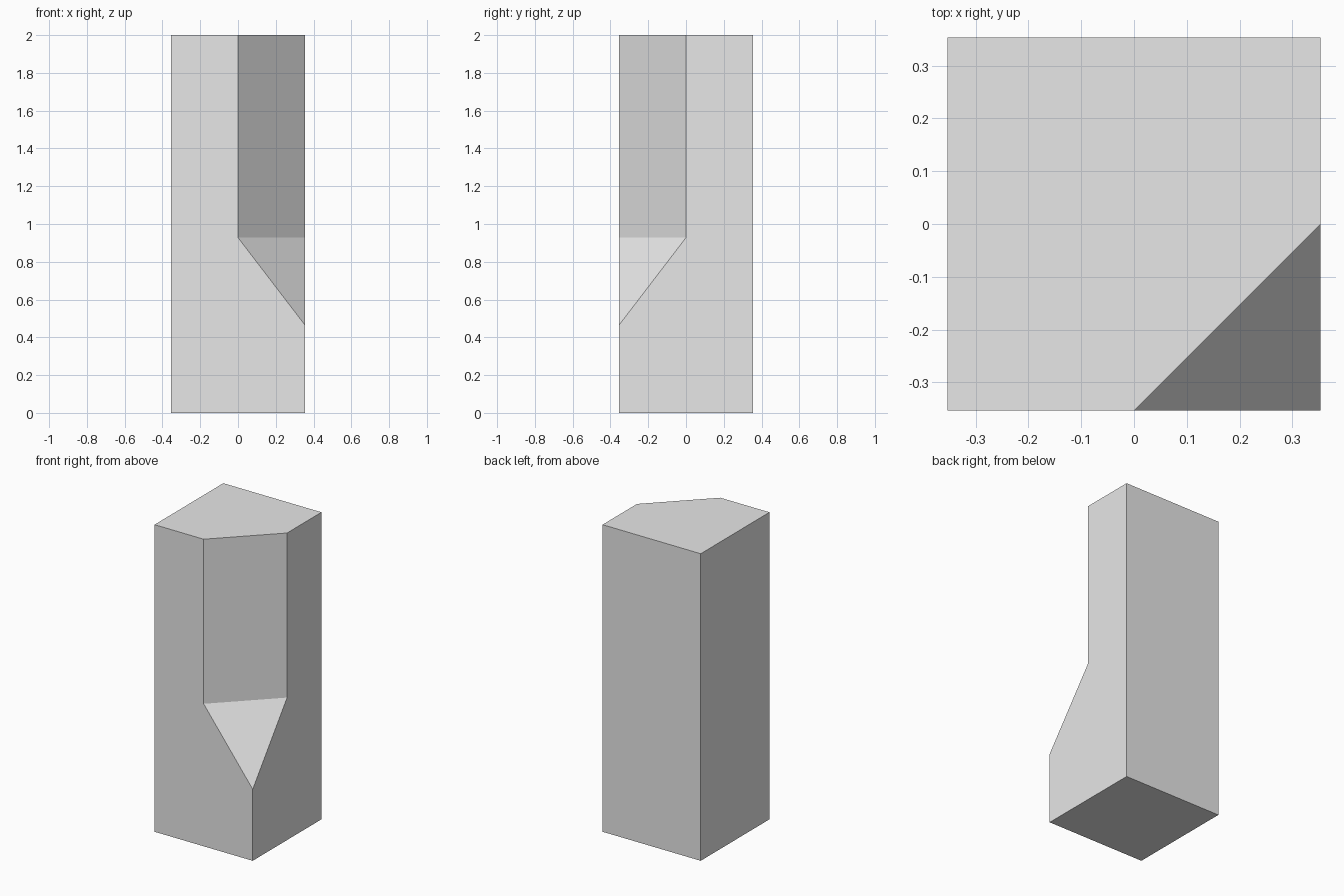
import bpy, bmesh
from math import sqrt
from mathutils import Vector

cube = bpy.data.objects.get("Cube")
if cube:
    bpy.data.objects.remove(cube, do_unlink=True)

HEIGHT = 2.0
HALF = 0.3536              # half the side of the square post
CUT_Z, CORNER_Z = 0.928, 0.466   # ramp heights at the flat and at the corner

grey = bpy.data.materials.new("light_grey")
grey.use_nodes = True
colour = (0.8, 0.8, 0.8, 1)
grey.diffuse_color = colour
grey.node_tree.nodes["Principled BSDF"].inputs["Base Color"].default_value = colour


def prism(name, outline, depth):
    """Extrude a closed outline of points along a depth vector."""
    bm = bmesh.new()
    face = bm.faces.new([bm.verts.new(p) for p in outline])
    side = bmesh.ops.extrude_face_region(bm, geom=[face])
    top = [v for v in side["geom"] if isinstance(v, bmesh.types.BMVert)]
    bmesh.ops.translate(bm, verts=top, vec=depth)
    if face.is_valid and not all(len(e.link_faces) == 2 for e in face.edges):
        bm.faces.remove(face)
    bmesh.ops.holes_fill(bm, edges=bm.edges[:])
    bmesh.ops.recalc_face_normals(bm, faces=bm.faces[:])
    mesh = bpy.data.meshes.new(name)
    bm.to_mesh(mesh)
    bm.free()
    mesh.materials.append(grey)
    obj = bpy.data.objects.new(name, mesh)
    bpy.context.collection.objects.link(obj)
    return obj


# Square post
square = [(x * HALF, y * HALF, 0) for x, y in ((-1, -1), (1, -1), (1, 1), (-1, 1))]
post = prism("post", square, Vector((0, 0, HEIGHT)))

# Cutter for the front left corner: a flat with a ramp below it
out = Vector((1, -1, 0)).normalized()
across = Vector((1, 1, 0)).normalized()
flat = HALF / sqrt(2)      # distance from the axis to the flat
slope = (CORNER_Z - CUT_Z) / (HALF * sqrt(2) - flat)
far = 0.7
profile = [(flat, CUT_Z), (flat, HEIGHT + 0.2), (far, HEIGHT + 0.2),
           (far, CUT_Z + slope * (far - flat))]
outline = [out * r + Vector((0, 0, z)) - across * 0.6 for r, z in profile]
cutter = prism("corner_cutter", outline, across * 1.2)
cutter.hide_render = True

# Cut the corner, then drop the cutter
cut = post.modifiers.new("corner_cut", "BOOLEAN")
cut.operation = "DIFFERENCE"
cut.solver = "EXACT"
cut.object = cutter
bpy.context.view_layer.objects.active = post
post.select_set(True)
bpy.ops.object.modifier_apply(modifier=cut.name)
bpy.data.objects.remove(cutter, do_unlink=True)
